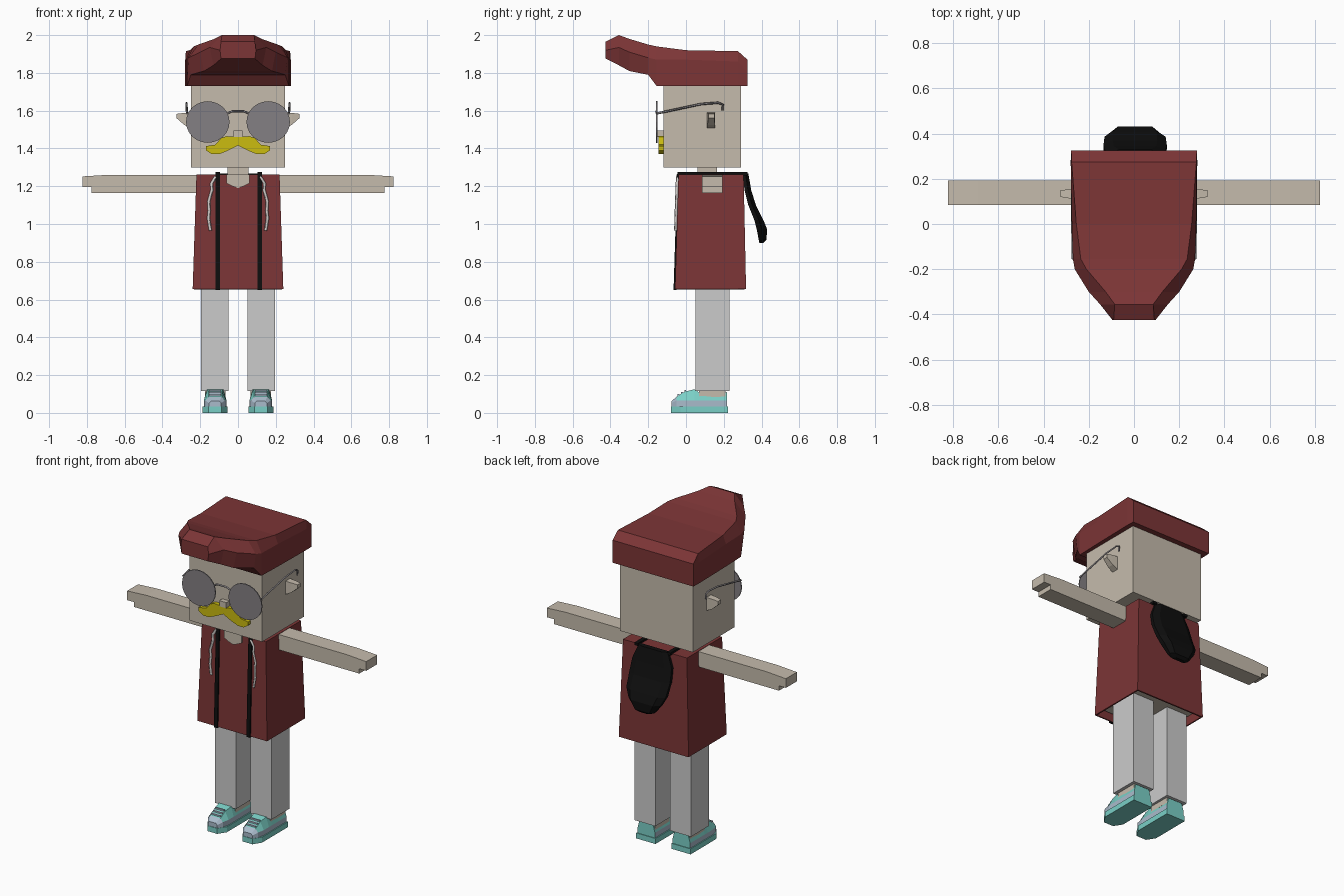
import bpy
import bmesh
import math
from mathutils import Vector

old = bpy.data.objects.get("Cube")
if old:
    bpy.data.objects.remove(old, do_unlink=True)


def material(name, rgb):
    col = [((c / 255 + 0.055) / 1.055) ** 2.4 if c > 10 else c / 255 / 12.92 for c in rgb] + [1]
    m = bpy.data.materials.new(name)
    m.use_nodes = True
    m.diffuse_color = col
    m.node_tree.nodes["Principled BSDF"].inputs["Base Color"].default_value = col
    return m


SKIN = material("skin", (197, 187, 172))
RED = material("maroon", (124, 53, 54))
BLACK = material("black", (14, 14, 14))
GREY = material("trouser grey", (203, 203, 203))
LENS = material("lens grey", (132, 128, 131))
YELLOW = material("moustache yellow", (203, 188, 16))
CORD = material("cord white", (212, 207, 204))
TEAL = material("shoe teal", (122, 207, 198))
BLUE = material("shoe pale blue", (170, 187, 203))


def loft(name, rings, *mats):
    """Skin a list of equal-length point rings and cap both ends."""
    bm = bmesh.new()
    loops = [[bm.verts.new(p) for p in r] for r in rings]
    n = len(loops[0])
    for a, b in zip(loops, loops[1:]):
        for i in range(n):
            j = (i + 1) % n
            bm.faces.new((a[i], a[j], b[j], b[i]))
    bm.faces.new(loops[0])
    bm.faces.new(loops[-1])
    bmesh.ops.recalc_face_normals(bm, faces=bm.faces)
    me = bpy.data.meshes.new(name)
    bm.to_mesh(me)
    bm.free()
    for m in mats:
        me.materials.append(m)
    ob = bpy.data.objects.new(name, me)
    bpy.context.collection.objects.link(ob)
    return ob


def rect(x0, x1, y0, y1, z):
    return [(x0, y0, z), (x1, y0, z), (x1, y1, z), (x0, y1, z)]


def box(name, x, y, z, mat):
    return loft(name, [rect(*x, *y, z[0]), rect(*x, *y, z[1])], mat)


def prism_y(name, pts, y0, y1, mat):
    return loft(name, [[(x, y, z) for x, z in pts] for y in (y0, y1)], mat)


def prism_x(name, pts, x0, x1, mat):
    return loft(name, [[(x, y, z) for y, z in pts] for x in (x0, x1)], mat)


def wire(name, pts, radius, mat):
    cu = bpy.data.curves.new(name, "CURVE")
    cu.dimensions = "3D"
    cu.bevel_depth = radius
    cu.bevel_resolution = 0
    cu.use_fill_caps = True
    sp = cu.splines.new("POLY")
    sp.points.add(len(pts) - 1)
    for p, q in zip(sp.points, pts):
        p.co = (*q, 1)
    cu.materials.append(mat)
    ob = bpy.data.objects.new(name, cu)
    bpy.context.collection.objects.link(ob)


# Head, neck and nose
box("head", (-.25, .25), (-.12, .29), (1.3, 1.8), SKIN)
box("neck", (-.055, .055), (.06, .165), (1.2, 1.31), SKIN)
box("nose", (-.024, .024), (-.15, -.115), (1.46, 1.495), SKIN)

# Swept-up hair: y, lower, middle and upper half widths and heights
hair = [
    (.325, .278, 1.73, .278, 1.80, .278, 1.87),
    (.275, .28, 1.73, .28, 1.86, .276, 1.915),
    (.0, .275, 1.73, .275, 1.87, .255, 1.92),
    (-.155, .27, 1.73, .27, 1.87, .235, 1.94),
    (-.20, .25, 1.79, .262, 1.88, .21, 1.95),
    (-.30, .18, 1.81, .20, 1.91, .125, 1.98),
    (-.355, .13, 1.84, .15, 1.935, .085, 2.0),
    (-.425, .09, 1.875, .095, 1.92, .09, 1.965),
]
loft("hair", [[(-a, y, za), (-b, y, zb), (-c, y, zc), (c, y, zc), (b, y, zb), (a, y, za)]
              for y, a, za, b, zb, c, zc in hair], RED)

# Moustache
half = [(.06, 1.465), (.09, 1.455), (.12, 1.42), (.17, 1.412), (.17, 1.39),
        (.14, 1.37), (.1, 1.37), (.05, 1.39)]
prism_y("moustache", [(0, 1.46)] + half + [(0, 1.415)] + [(-x, z) for x, z in reversed(half)],
        -.145, -.115, YELLOW)

# Jacket: tapered shell, open at the hem
jacket = loft("jacket", [rect(-.24, .24, -.058, .318, .655), rect(-.22, .22, -.04, .305, 1.262)], RED)
bm = bmesh.new()
bm.from_mesh(jacket.data)
hem = min(bm.faces, key=lambda f: f.calc_center_median().z)
bmesh.ops.delete(bm, geom=[hem], context="FACES_ONLY")
bm.to_mesh(jacket.data)
bm.free()
jacket.modifiers.new("thickness", "SOLIDIFY").thickness = .012
box("torso", (-.21, .21), (-.03, .29), (.69, 1.2), SKIN)
prism_y("neckline", [(-.06, 1.262), (-.06, 1.215), (-.03, 1.2), (0, 1.19), (.03, 1.2),
                     (.06, 1.215), (.06, 1.262)], -.05, -.03, SKIN)

# Hood hanging on the back: z, front y, back y, half width
hood = [(1.268, .30, .33, .10), (1.18, .31, .345, .135), (1.10, .33, .37, .14), (1.02, .362, .41, .135),
        (.97, .375, .43, .11), (.915, .385, .425, .07), (.9, .388, .41, .04)]
loft("hood", [[(.005 - w, f, z), (.005 - w, (f + b) / 2, z), (.005 - w * .7, b, z),
               (.005 + w * .7, b, z), (.005 + w, (f + b) / 2, z), (.005 + w, f, z)]
              for z, f, b, w in hood], BLACK)

strip = [(-.066, .65), (-.046, 1.274), (.325, 1.274), (.325, 1.258), (-.03, 1.258), (-.05, .65)]
ear_rows = [(.245, .11, .155, 1.505, 1.59), (.285, .113, .153, 1.525, 1.588), (.325, .12, .15, 1.56, 1.583)]
shoe_rows = [  # y, half width, top half width, top height
    (-.077, .032, .022, .062), (-.05, .052, .035, .085), (-.005, .06, .036, .113),
    (.045, .06, .042, .125), (.075, .06, .05, .104), (.14, .06, .05, .097), (.218, .06, .048, .11)]

for side, s in (("left", 1), ("right", -1)):
    def span(a, b):
        return sorted((s * a, s * b))

    # Black front edging running over the shoulder
    c = s * .112 + .004
    prism_x(side + "_edging", strip, c - .012, c + .012, BLACK)

    # Drawstring
    wire(side + "_drawstring", [(s * x, y, z) for x, y, z in (
        (.118, -.044, 1.25), (.14, -.047, 1.215), (.138, -.048, 1.18), (.155, -.05, 1.12),
        (.152, -.052, 1.07), (.156, -.053, 1.03), (.146, -.055, .965))], .008, CORD)

    # Arm with stepped hand
    prism_y(side + "_arm", [(s * x, z) for x, z in (
        (.18, 1.165), (.775, 1.165), (.775, 1.195), (.823, 1.195), (.823, 1.252),
        (.69, 1.26), (.18, 1.26))], .085, .193, SKIN)

    # Ear
    loft(side + "_ear", [[(s * x, a, lo), (s * x, b, lo), (s * x, b, hi), (s * x, a, hi)]
                         for x, a, b, lo, hi in ear_rows], SKIN)

    # Lens and temple wire
    ring = [(s * .16 + .115 * math.cos(t), 1.54 + .11 * math.sin(t))
            for t in (math.tau * i / 24 for i in range(24))]
    prism_y(side + "_lens", ring, -.158, -.152, LENS)
    wire(side + "_temple", [(s * x, y, z) for x, y, z in (
        (.27, -.155, 1.585), (.273, .08, 1.635), (.273, .17, 1.642), (.273, .195, 1.632),
        (.273, .193, 1.6))], .006, LENS)

    # Leg and ankle
    box(side + "_trouser_leg", span(.05, .195), (.05, .23), (.115, .71), GREY)
    box(side + "_ankle", span(.065, .175), (.07, .21), (.08, .12), SKIN)

    # Shoe: flat sole, then upper with pale toe and side band
    m = s * .121
    plan = [(-.034, -.08), (.034, -.08), (.066, -.03), (.066, .222), (-.066, .222), (-.066, -.03)]
    loft(side + "_sole", [[(m + x, y, z) for x, y in plan] for z in (0, .034)], TEAL)
    upper = loft(side + "_shoe", [
        [(m - w, y, .03), (m - w, y, min(.066, h - .01)), (m - t, y, h),
         (m + t, y, h), (m + w, y, min(.066, h - .01)), (m + w, y, .03)]
        for y, w, t, h in shoe_rows], TEAL, BLUE)
    for p in upper.data.polygons:
        if p.center.z < .06 or p.center.y < -.055 or (p.center.y > .2 and p.center.z < .05):
            p.material_index = 1
    for i in range(3):
        y, z = -.04 + .018 * i, .093 + .011 * i
        box(f"{side}_lace_{i}", (m - .032, m + .032), (y - .005, y + .005), (z - .003, z + .006), BLUE)

# Glasses bridge
wire("glasses_bridge", [(-.055, -.155, 1.585), (-.03, -.157, 1.597), (.03, -.157, 1.597),
                        (.055, -.155, 1.585)], .006, LENS)
